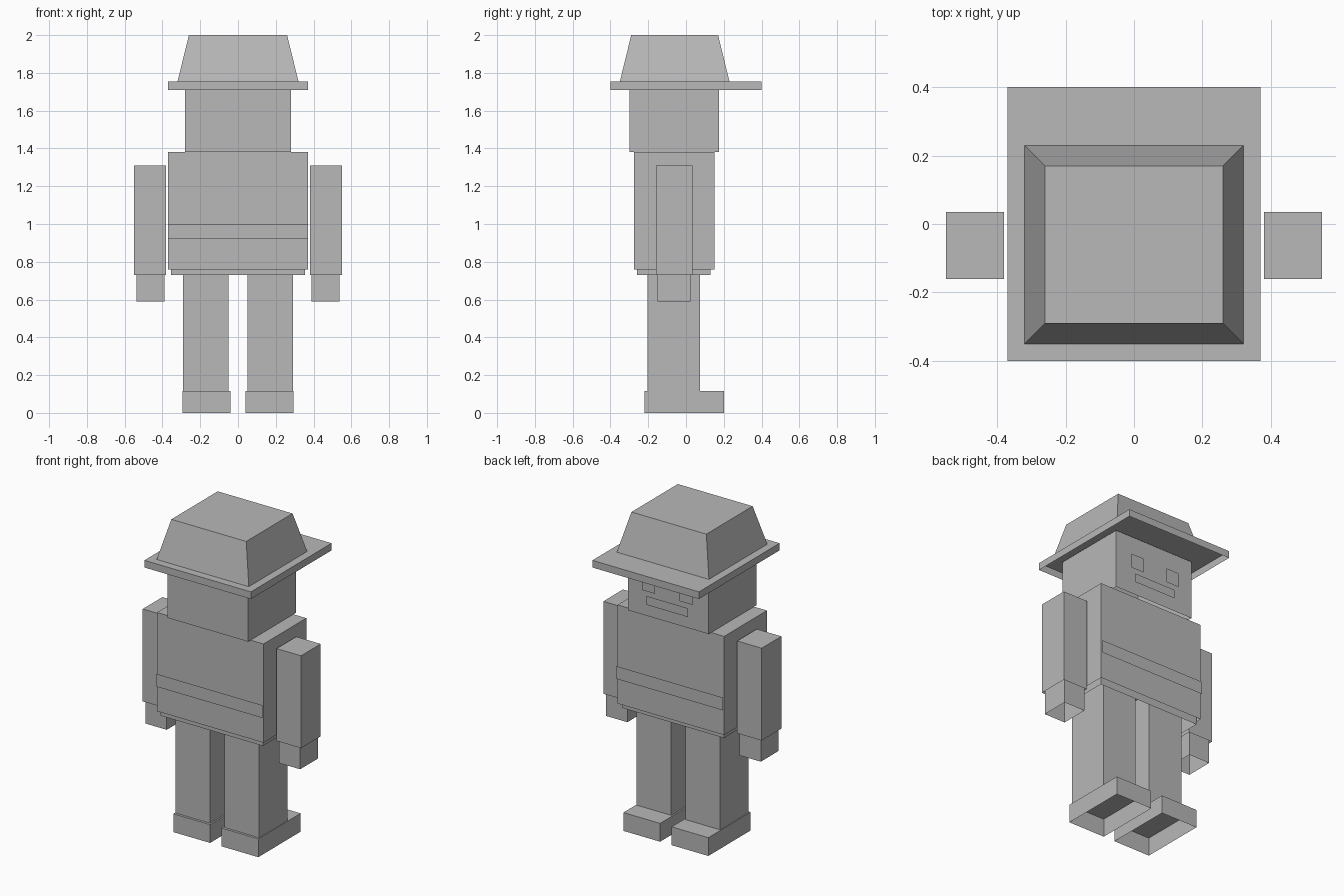
import bpy

if "Cube" in bpy.data.objects:
    bpy.data.objects.remove(bpy.data.objects["Cube"])

grey = bpy.data.materials.new("plain grey")
grey.diffuse_color = (0.48, 0.48, 0.48, 1)
grey.use_nodes = True
grey.node_tree.nodes["Principled BSDF"].inputs["Base Color"].default_value = grey.diffuse_color


def make(name, verts, faces):
    mesh = bpy.data.meshes.new(name)
    mesh.from_pydata(verts, [], faces)
    mesh.materials.append(grey)
    obj = bpy.data.objects.new(name, mesh)
    bpy.context.collection.objects.link(obj)
    return obj


def shell(name, x, y, z, taper=0.0):
    """Box with an open underside; taper pulls in the top edges."""
    t = taper
    verts = [(x[0], y[0], z[0]), (x[1], y[0], z[0]), (x[1], y[1], z[0]), (x[0], y[1], z[0]),
             (x[0] + t, y[0] + t, z[1]), (x[1] - t, y[0] + t, z[1]),
             (x[1] - t, y[1] - t, z[1]), (x[0] + t, y[1] - t, z[1])]
    sides = [(i, (i + 1) % 4, (i + 1) % 4 + 4, i + 4) for i in range(4)]
    return make(name, verts, sides + [(4, 5, 6, 7)])


def plate(name, x, z, y, facing):
    """Flat detail on the front (-1) or back (+1)."""
    verts = [(x[0], y, z[0]), (x[1], y, z[0]), (x[1], y, z[1]), (x[0], y, z[1])]
    return make(name, verts, [(0, 1, 2, 3) if facing < 0 else (3, 2, 1, 0)])


# Hat, head and body
shell("hat_crown", (-0.32, 0.32), (-0.35, 0.23), (1.755, 2.0), 0.06)
shell("hat_brim", (-0.37, 0.37), (-0.40, 0.40), (1.71, 1.755))
shell("head", (-0.28, 0.28), (-0.30, 0.175), (1.38, 1.75))
shell("torso", (-0.37, 0.37), (-0.275, 0.15), (0.76, 1.38))
shell("hips", (-0.355, 0.355), (-0.26, 0.13), (0.73, 1.0))

# Belt strips on both sides of the torso
plate("belt_front", (-0.37, 0.37), (0.92, 1.0), -0.287, -1)
plate("belt_back", (-0.37, 0.37), (0.92, 1.0), 0.162, 1)

# Face, which looks towards +y
plate("mouth", (-0.145, 0.145), (1.455, 1.51), 0.187, 1)

# Paired parts: (name, inner x, outer x, y range, z range)
PAIRS = [
    ("arm", 0.38, 0.55, (-0.16, 0.035), (0.73, 1.31)),
    ("hand", 0.39, 0.537, (-0.15, 0.025), (0.59, 0.75)),
    ("leg", 0.05, 0.29, (-0.205, 0.075), (0.115, 0.85)),
    ("shoe", 0.04, 0.295, (-0.22, 0.20), (0.0, 0.115)),
]
for side, sign in (("right", 1), ("left", -1)):
    for name, a, b, y, z in PAIRS:
        shell(f"{name}_{side}", sorted((sign * a, sign * b)), y, z)
    plate(f"eye_{side}", sorted((sign * 0.085, sign * 0.175)), (1.54, 1.63), 0.187, 1)
